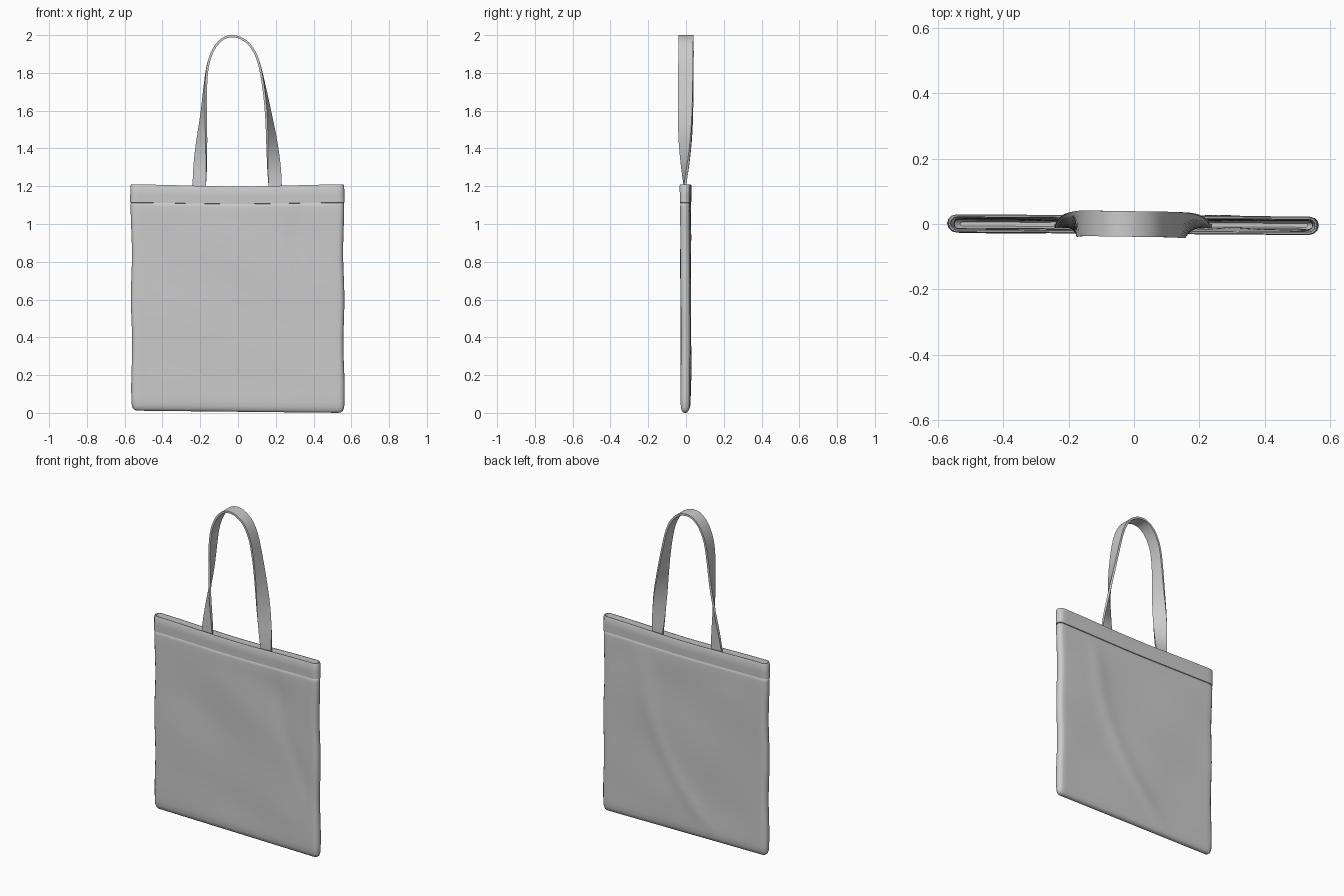
import bpy, bmesh
from math import sin, cos, pi, radians, exp
from mathutils import Vector

if "Cube" in bpy.data.objects:
    bpy.data.objects.remove(bpy.data.objects["Cube"], do_unlink=True)

canvas = bpy.data.materials.new("grey canvas")
canvas.use_nodes = True
GREY = (0.6, 0.6, 0.6, 1)
canvas.diffuse_color = GREY
canvas.node_tree.nodes["Principled BSDF"].inputs["Base Color"].default_value = GREY


def loft(name, rings):
    """Skin a list of closed rings, cap both ends and shade smoothly."""
    bm = bmesh.new()
    loops = [[bm.verts.new(p) for p in ring] for ring in rings]
    for a, b in zip(loops, loops[1:]):
        for i in range(len(a)):
            j = (i + 1) % len(a)
            bm.faces.new((a[i], a[j], b[j], b[i]))
    bm.faces.new(loops[0][::-1])
    bm.faces.new(loops[-1])
    bmesh.ops.recalc_face_normals(bm, faces=bm.faces)
    mesh = bpy.data.meshes.new(name)
    bm.to_mesh(mesh)
    bm.free()
    mesh.materials.append(canvas)
    obj = bpy.data.objects.new(name, mesh)
    bpy.context.collection.objects.link(obj)
    bpy.ops.object.select_all(action="DESELECT")
    obj.select_set(True)
    bpy.context.view_layer.objects.active = obj
    bpy.ops.object.shade_smooth_by_angle(angle=radians(40))
    return obj


# Bag: flat stadium-shaped rings with soft folds in the cloth
SPANS, ARC = 44, 6


def fold(x, z, side):
    fade = min(1, z / 0.2) * max(0, min(1, (1.1 - z) / 0.15)) * max(0, 1 - (x / 0.56) ** 4)
    crease = 0.005 * exp(-((x - 0.3 + 0.5 * (1.05 - z) ** 2 * side) / 0.05) ** 2)
    soft = 0.002 * sin(9 * x + 5 * z) + 0.0015 * sin(13 * z - 6 * x * side)
    return fade * (crease + soft)


def bag_ring(z, half_width, half_depth):
    straight = half_width - half_depth
    outline = []
    for side in (-1, 1):
        for i in range(SPANS + 1):
            outline.append((side * straight * (2 * i / SPANS - 1) * -1, side * half_depth, side))
        for i in range(1, ARC):
            t = pi * i / ARC
            outline.append((-side * (-straight - half_depth * sin(t)) * -1,
                            side * half_depth * cos(t), side))
    ring = []
    for x, y, side in outline:
        lift = (0.006 - 0.006 * x / 0.56) * max(0, 1 - z / 0.3)
        sag = 0.005 * cos(5.6 * x) * max(0, (z - 0.95) / 0.25)
        wobble = 0.003 * sin(13 * z) * x / 0.56 - 0.003 * z
        bend = -0.002 - 0.004 * x + 0.003 * sin(4 * z) * x
        ring.append((x + wobble, y + bend + fold(x, z, side), z + lift - sag))
    return ring


profile = [(0, 0.53, 0.004), (0.003, 0.545, 0.011), (0.012, 0.556, 0.018), (0.03, 0.561, 0.023)]
profile += [(0.06 + 1.03 * i / 26, 0.562, 0.025) for i in range(27)]
# Stitched hem line, turned top band, rounded rim and lining
profile += [(1.104, 0.562, 0.024), (1.109, 0.559, 0.021), (1.110, 0.565, 0.026),
            (1.15, 0.565, 0.027), (1.198, 0.565, 0.028), (1.204, 0.562, 0.025),
            (1.204, 0.558, 0.021), (1.198, 0.555, 0.018), (1.11, 0.552, 0.016)]
profile += [(1.0 - 0.95 * i / 20, 0.55, 0.014) for i in range(21)]
profile += [(0.03, 0.53, 0.006)]
loft("bag_body", [bag_ring(*p) for p in profile])

# Handle: one ribbon that lies flat at the bag and twists square over the arch
path = [(-0.208, 1.06), (-0.205, 1.2), (-0.196, 1.38), (-0.182, 1.57), (-0.172, 1.74),
        (-0.157, 1.85), (-0.126, 1.93), (-0.083, 1.978), (-0.035, 1.994), (0.018, 1.982),
        (0.068, 1.941), (0.108, 1.86), (0.139, 1.72), (0.165, 1.55), (0.184, 1.38),
        (0.197, 1.2), (0.203, 1.06)]
pts = [Vector((x, 0, z)) for x, z in path]
pts = [2 * pts[0] - pts[1]] + pts + [2 * pts[-1] - pts[-2]]


def spline(a, b, c, d, t):
    return 0.5 * (2 * b + (c - a) * t + (2 * a - 5 * b + 4 * c - d) * t * t
                  + (3 * b - a - 3 * c + d) * t ** 3)


line = [spline(*pts[i:i + 4], k / 6) for i in range(len(pts) - 3) for k in range(6)]
line.append(pts[-2])
rings = []
for i, p in enumerate(line):
    tangent = (line[min(i + 1, len(line) - 1)] - line[max(i - 1, 0)]).normalized()
    outward = Vector((-tangent.z, 0, tangent.x))
    rise = max(0, min(1, (p.z - 1.2) / 0.7))
    twist = pi / 2 * (1 - (1 - rise) ** 2)
    across = outward * cos(twist) + Vector((0, 1, 0)) * sin(twist)
    thick = tangent.cross(across) * 0.006
    across = across * (0.035 + 0.004 * min(1, rise * 3))
    centre = p + Vector((0, -0.006 * (1 - rise) - 0.015 * p.x * rise, 0))
    rings.append([centre + across + thick, centre + across - thick,
                  centre - across - thick, centre - across + thick])
loft("handle_strap", rings)
